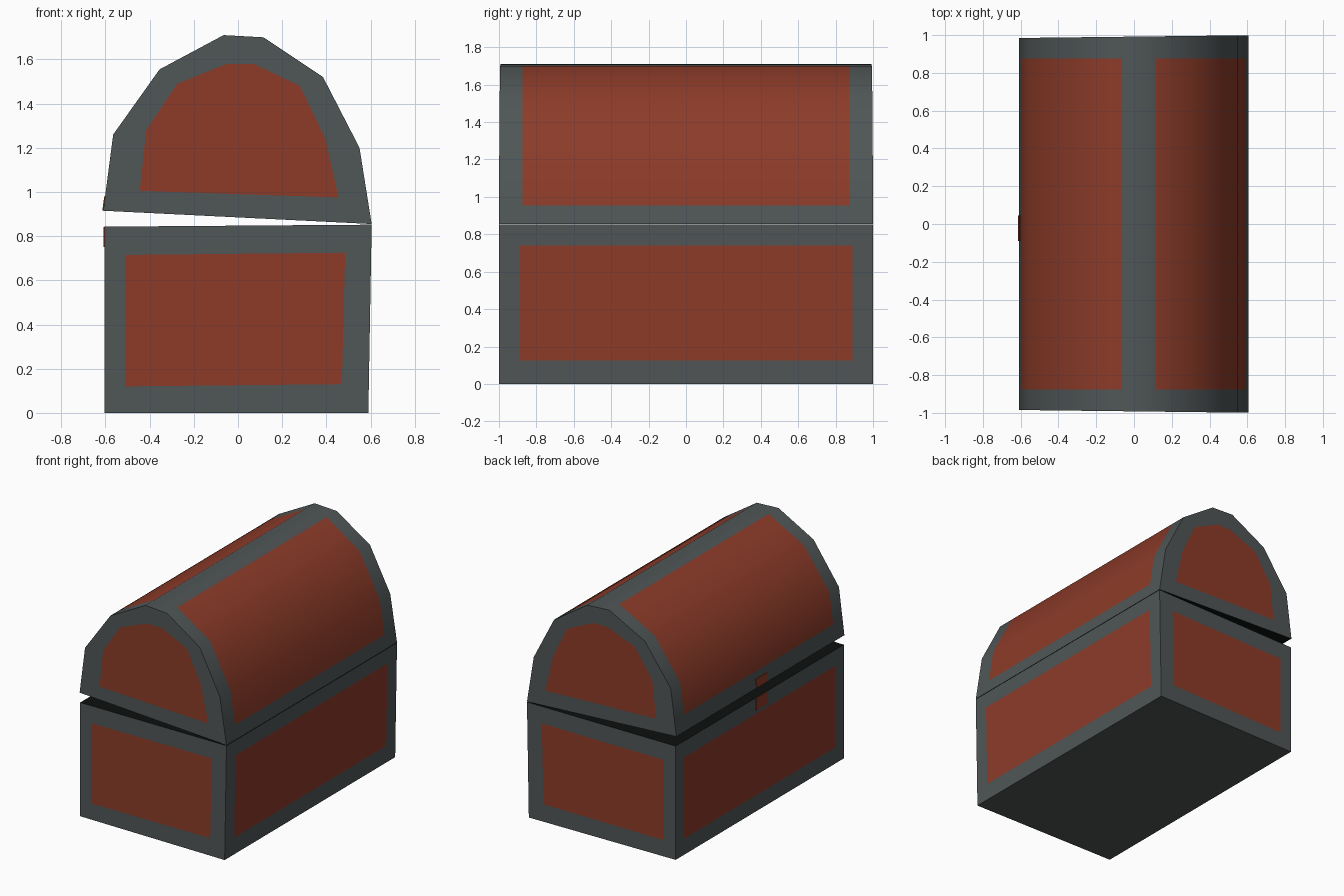
import bpy, bmesh, math

if "Cube" in bpy.data.objects:
    bpy.data.objects.remove(bpy.data.objects["Cube"])


def material(name, rgb):
    m = bpy.data.materials.new(name)
    m.diffuse_color = (*rgb, 1)
    m.use_nodes = True
    m.node_tree.nodes["Principled BSDF"].inputs["Base Color"].default_value = m.diffuse_color
    return m


MATS = [material("iron grey", (0.08, 0.093, 0.093)),
        material("red wood", (0.265, 0.044, 0.022)),
        material("dark inside", (0.004, 0.005, 0.005))]
GREY, RED, DARK = 0, 1, 2


def finish(name, bm):
    bmesh.ops.recalc_face_normals(bm, faces=bm.faces)
    me = bpy.data.meshes.new(name)
    bm.to_mesh(me)
    bm.free()
    for m in MATS:
        me.materials.append(m)
    for p in me.polygons:
        p.use_smooth = True
    me.set_sharp_from_angle(angle=math.radians(38))
    ob = bpy.data.objects.new(name, me)
    bpy.context.collection.objects.link(ob)
    return ob


def half_length(x):
    # the chest is a touch longer on its +x side
    return 0.992 + 0.012 * x


def panelled_prism(name, outer, inner, splits, edge_mats, border):
    """Prism along y with red panels on its sides and ends.
    splits: {edge index: [fractions]} adds panel borders on that edge."""
    n = len(outer)
    out, inn, mats = [], [], []
    for i in range(n):
        stops = [0] + splits.get(i, [])
        for k, t in enumerate(stops):
            for src, dst in ((outer, out), (inner, inn)):
                a, b = src[i], src[(i + 1) % n]
                dst.append([a[j] + (b[j] - a[j]) * t for j in (0, 1)])
            mats.append(edge_mats[i][k])
    bm = bmesh.new()
    rings = []
    for s, cut in ((-1, None), (-1, border), (1, border), (1, None)):
        rings.append([bm.verts.new((x, s * (cut or half_length(x)), z)) for x, z in out])
    m = len(out)
    # side strips
    for r in range(3):
        for i in range(m):
            j = (i + 1) % m
            f = bm.faces.new((rings[r][i], rings[r][j], rings[r + 1][j], rings[r + 1][i]))
            f.material_index = GREY if mats[i] == RED and r != 1 else mats[i]
    # ends: grey frame round a red panel
    for s, ring in ((-1, rings[0]), (1, rings[3])):
        core = [bm.verts.new((x, s * half_length(x), z)) for x, z in inn]
        for i in range(m):
            j = (i + 1) % m
            bm.faces.new((ring[i], ring[j], core[j], core[i])).material_index = GREY
        bm.faces.new(core).material_index = RED
    return finish(name, bm)


# chest base
panelled_prism(
    "chest_base",
    [(-0.605, 0), (0.59, 0), (0.605, 0.852), (-0.605, 0.843)],
    [(-0.51, 0.12), (0.47, 0.13), (0.485, 0.725), (-0.51, 0.715)],
    {1: [0.148, 0.868], 3: [0.142, 0.858]},
    [[GREY], [GREY, RED, GREY], [DARK], [GREY, RED, GREY]], 0.89)

# barrel lid, slightly ajar on the -x side
panelled_prism(
    "chest_lid",
    [(-0.61, 0.915), (0.605, 0.855), (0.55, 1.2), (0.385, 1.52),
     (0.115, 1.70), (-0.065, 1.71), (-0.355, 1.555), (-0.565, 1.26)],
    [(-0.445, 1.005), (0.455, 0.975), (0.395, 1.24), (0.28, 1.48),
     (0.07, 1.58), (-0.05, 1.58), (-0.275, 1.49), (-0.415, 1.28)],
    {1: [0.29], 7: [0.66]},
    [[DARK], [GREY, RED], [RED], [RED], [GREY], [RED], [RED], [RED, GREY]], 0.875)


# small red lock marks on the opening side
def plate(name, low, high, y0, y1, thick=0.004):
    bm = bmesh.new()
    loops = [[bm.verts.new((x - d, y, z)) for y, (x, z) in
              ((y0, low), (y1, low), (y1, high), (y0, high))] for d in (-0.002, thick)]
    bm.faces.new(loops[0])
    bm.faces.new(loops[1])
    for i in range(4):
        j = (i + 1) % 4
        bm.faces.new((loops[0][i], loops[0][j], loops[1][j], loops[1][i]))
    for f in bm.faces:
        f.material_index = RED
    finish(name, bm)


plate("lock_mark_base", (-0.605, 0.75), (-0.605, 0.842), -0.09, 0.045)
plate("lock_mark_lid", (-0.61, 0.917), (-0.6015, 0.98), -0.09, 0.045)
